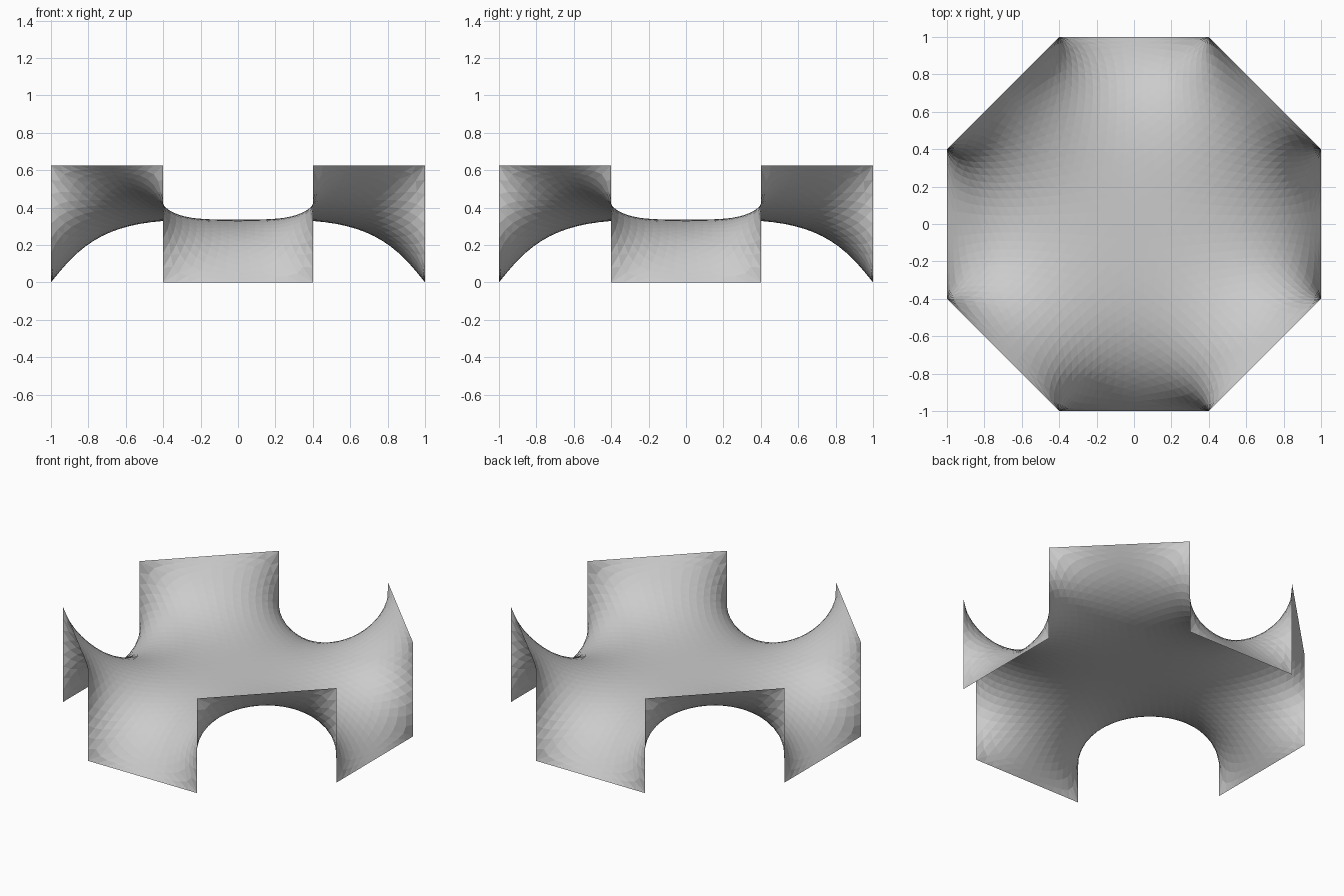
import bpy
from mathutils import Vector

if "Cube" in bpy.data.objects:
    bpy.data.objects.remove(bpy.data.objects["Cube"])

H = 0.626            # height
MID, VERT = 6, 8     # segments per half horizontal edge, per vertical edge
N = 2 * MID + VERT   # rings of the disc

# Boundary frame: octagon whose sides alternate between floor and top level
corners = [(0.4, -1), (1, -0.4), (1, 0.4), (0.4, 1),
           (-0.4, 1), (-1, 0.4), (-1, -0.4), (-0.4, -1)]
rim = []
for i in range(8):
    c = Vector((*corners[i], 0))
    before = (c + Vector((*corners[i - 1], 0))) / 2
    after = (c + Vector((*corners[(i + 1) % 8], 0))) / 2
    z0, z1 = (0, H) if i % 2 == 0 else (H, 0)
    up0, up1 = Vector((0, 0, z0)), Vector((0, 0, z1))
    path = [before + up0, c + up0, c + up1, after + up1]
    for a, b, n in zip(path, path[1:], (MID, VERT, MID)):
        rim += [a.lerp(b, j / n) for j in range(n)]


def vid(k, s, j):
    return 0 if k == 0 else 1 + 4 * k * (k - 1) + (s * k + j) % (8 * k)


# Disc of triangles, ring k holding 8k vertices, stretched towards the frame
pts = [Vector((0, 0, 0.33))]
for k in range(1, N + 1):
    t = k / N
    for m in range(8 * k):
        f = m * N / k
        i = int(f + 1e-9)
        b = rim[i % len(rim)].lerp(rim[(i + 1) % len(rim)], f - i)
        pts.append(Vector((b.x * t, b.y * t, 0.33 + (b.z - 0.33) * t * t)))
tris = []
for k in range(1, N + 1):
    for s in range(8):
        for j in range(k):
            tris.append((vid(k, s, j), vid(k, s, j + 1), vid(k - 1, s, j)))
            if j < k - 1:
                tris.append((vid(k - 1, s, j), vid(k, s, j + 1), vid(k - 1, s, j + 1)))
inner = 1 + 4 * N * (N - 1)


# Soap-film relaxation: harmonic smoothing with cotangent weights
def weights(uniform):
    w = [{} for _ in pts]
    for t in tris:
        for q in range(3):
            a, b, c = t[q], t[(q + 1) % 3], t[(q + 2) % 3]
            u, v = pts[a] - pts[c], pts[b] - pts[c]
            cot = 1.0 if uniform else u.dot(v) / max(u.cross(v).length, 1e-7)
            w[a][b] = w[a].get(b, 0) + cot
            w[b][a] = w[b].get(a, 0) + cot
    return [[(n, min(max(x, 0.02), 20)) for n, x in d.items()] for d in w]


def relax(uniform, sweeps, over):
    w = weights(uniform)
    for _ in range(sweeps):
        for i in range(inner):
            acc, tot = Vector(), 0.0
            for n, x in w[i]:
                acc += pts[n] * x
                tot += x
            pts[i] += (acc / tot - pts[i]) * over


relax(True, 80, 1.6)
for _ in range(16):
    relax(False, 25, 1.4)

# Tensioned membrane
mesh = bpy.data.meshes.new("membrane")
mesh.from_pydata(pts, [], tris)
mesh.update()
bpy.context.collection.objects.link(bpy.data.objects.new("membrane", mesh))
